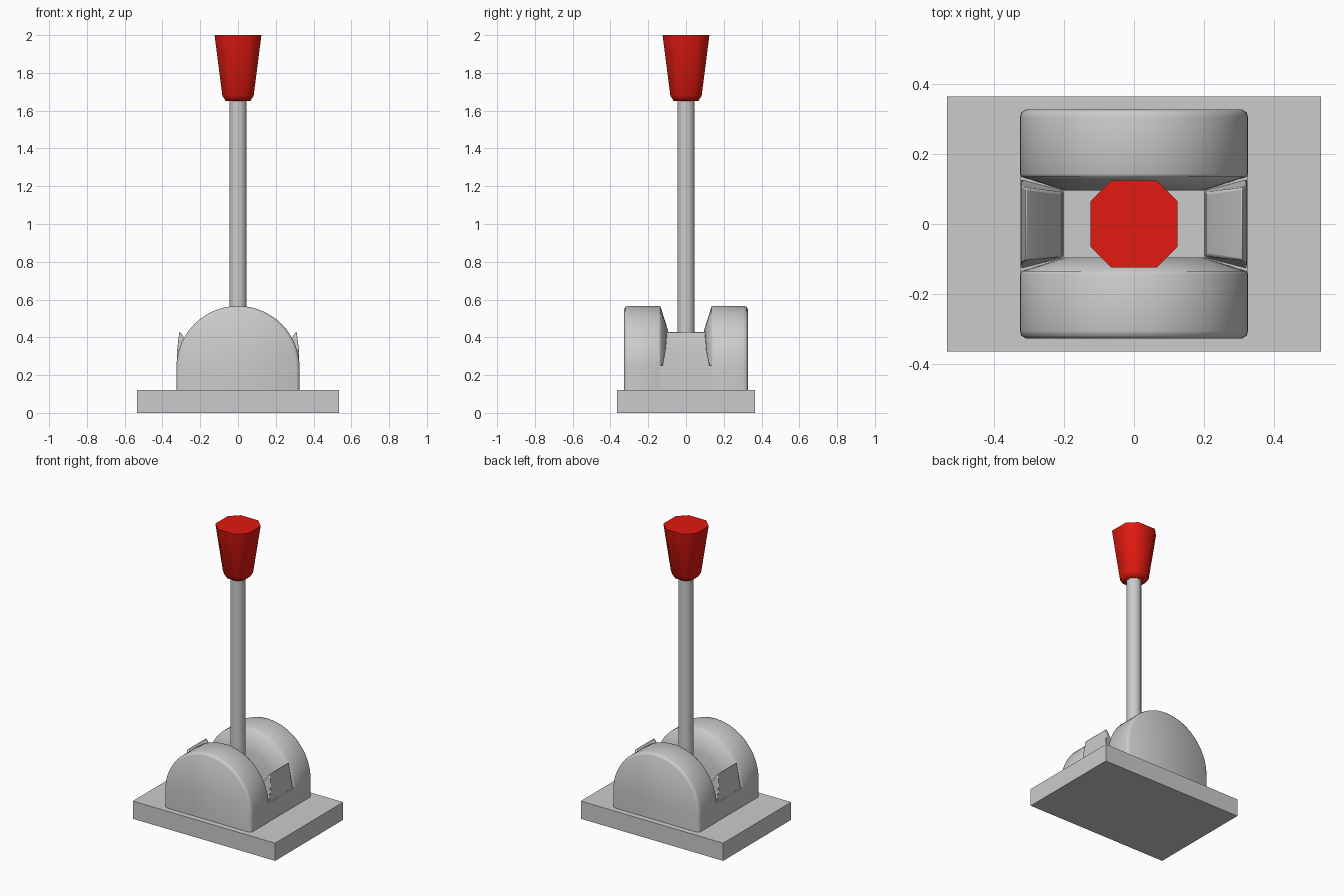
import bpy, bmesh, math

if "Cube" in bpy.data.objects:
    bpy.data.objects.remove(bpy.data.objects["Cube"])


def make(name, bm, angle=35, mat=None, bevel=0):
    bmesh.ops.recalc_face_normals(bm, faces=bm.faces)
    me = bpy.data.meshes.new(name)
    bm.to_mesh(me)
    bm.free()
    ob = bpy.data.objects.new(name, me)
    bpy.context.collection.objects.link(ob)
    if mat:
        me.materials.append(mat)
    if bevel:
        b = ob.modifiers.new("bevel", 'BEVEL')
        b.width, b.segments = bevel, 2
    bpy.ops.object.select_all(action='DESELECT')
    ob.select_set(True)
    bpy.context.view_layer.objects.active = ob
    bpy.ops.object.shade_smooth_by_angle(angle=math.radians(angle))
    return ob


def loft(rings):
    """Skin a stack of equal-length closed rings and cap both ends."""
    bm = bmesh.new()
    vs = [[bm.verts.new(p) for p in r] for r in rings]
    n = len(vs[0])
    for a, b in zip(vs, vs[1:]):
        for i in range(n):
            j = (i + 1) % n
            bm.faces.new((a[i], a[j], b[j], b[i]))
    bm.faces.new(vs[0])
    bm.faces.new(vs[-1])
    return bm


def box(x0, x1, y0, y1, z0, z1):
    return loft([[(x0, y0, z), (x1, y0, z), (x1, y1, z), (x0, y1, z)]
                 for z in (z0, z1)])


def arch(r, y):
    """Round-topped upright profile at depth y."""
    pts = [(-r, y, 0.12), (r, y, 0.12)]
    for i in range(33):
        a = math.pi * i / 32
        pts.append((r * math.cos(a), y, 0.24 + r * math.sin(a)))
    return pts


def octagon(h, c, z):
    """Square of half-width h with corners cut back to c."""
    return [(x, y, z) for x, y in ((h, -c), (h, c), (c, h), (-c, h),
                                   (-h, c), (-h, -c), (-c, -h), (c, -h))]


# Base plate
make("base_plate", box(-0.535, 0.535, -0.365, 0.365, 0, 0.12))

# Arched cheeks, with a wide conical chamfer facing the slot
for s, side in ((-1, "front"), (1, "back")):
    prof = ((0.2, 0.096), (0.322, 0.135), (0.326, 0.143), (0.326, 0.305),
            (0.322, 0.319), (0.31, 0.327))
    make(side + "_cheek", loft([arch(r, s * y) for r, y in prof]), 50)

# Slot floor between the cheeks
make("slot_floor", box(-0.21, 0.21, -0.1, 0.1, 0.12, 0.2))

# End walls and the raised wedge tabs on them
for s, side in ((-1, "left"), (1, "right")):
    x0, x1 = sorted((s * 0.2, s * 0.325))
    make(side + "_end_wall", box(x0, x1, -0.14, 0.14, 0.12, 0.25))
    low = [(s * 0.324, -0.128, 0.245), (s * 0.324, 0.128, 0.245),
           (s * 0.202, 0.096, 0.245), (s * 0.202, -0.096, 0.245)]
    mid = [(s * 0.323, -0.112, 0.33), (s * 0.323, 0.112, 0.33),
           (s * 0.206, 0.093, 0.28), (s * 0.206, -0.093, 0.28)]
    top = [(s * 0.31, -0.104, 0.432), (s * 0.31, 0.104, 0.432),
           (s * 0.212, 0.09, 0.3), (s * 0.212, -0.09, 0.3)]
    make(side + "_tab", loft([low, mid, top]), 40, bevel=0.006)

# Lever shaft
make("lever_shaft", loft([octagon(0.045, 0.0186, z) for z in (0.19, 1.67)]), 50)

# Red tapered knob
red = bpy.data.materials.new("red")
red.diffuse_color = (0.75, 0.01, 0.005, 1)
red.use_nodes = True
red.node_tree.nodes["Principled BSDF"].inputs["Base Color"].default_value = red.diffuse_color
make("knob", loft([octagon(0.066, 0.034, 1.652), octagon(0.083, 0.043, 1.68),
                   octagon(0.124, 0.066, 2.0)]), 60, red)
